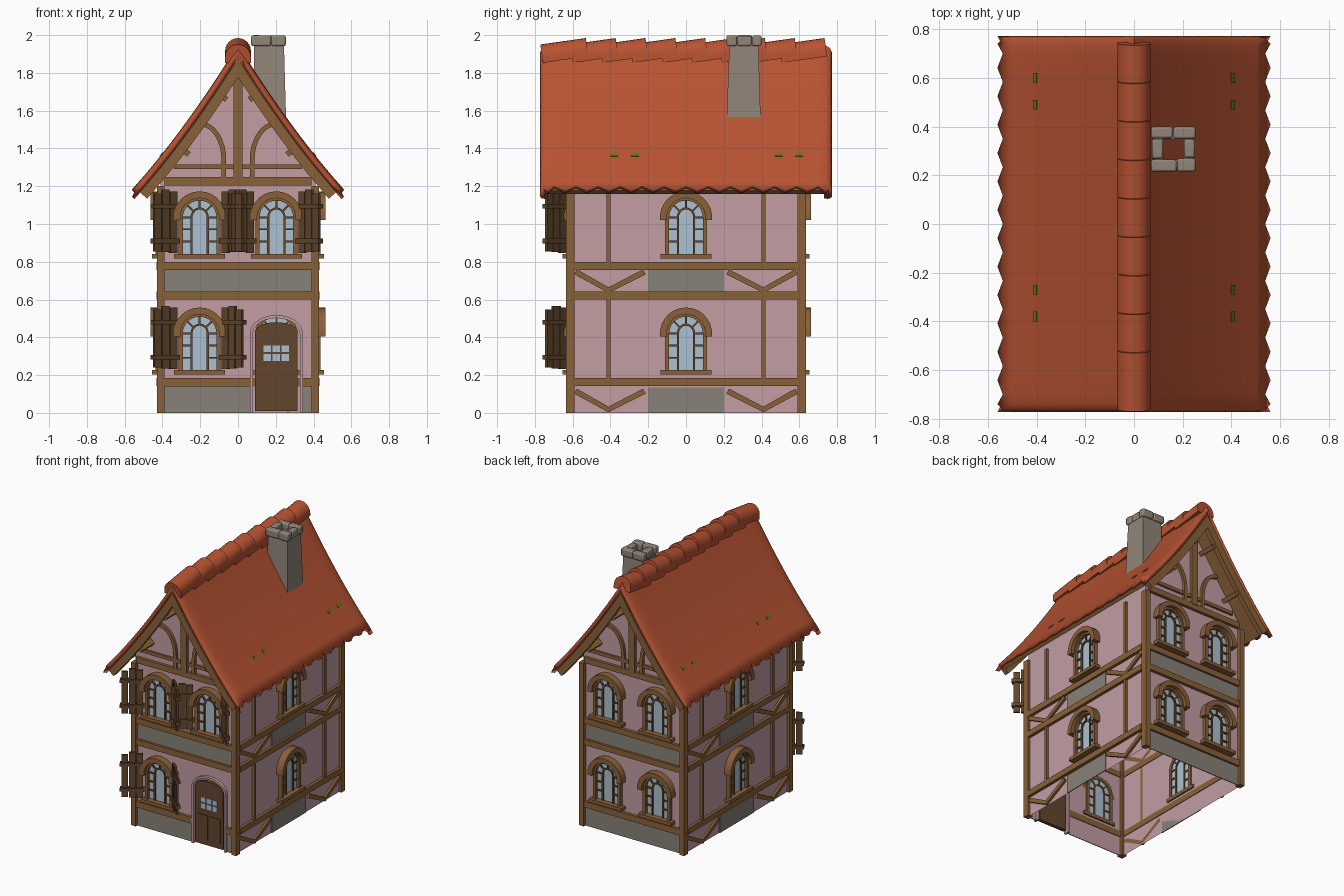
import bpy, bmesh, math, random
from math import sin, cos, pi
from mathutils import Matrix, Vector

random.seed(4)
cube = bpy.data.objects.get("Cube")
if cube:
    bpy.data.objects.remove(cube)


def material(name, *rgb):
    lin = [((c / 255 + 0.055) / 1.055) ** 2.4 for c in rgb] + [1]
    m = bpy.data.materials.new(name)
    m.use_nodes = True
    m.diffuse_color = lin
    node = m.node_tree.nodes["Principled BSDF"]
    node.inputs["Base Color"].default_value = lin
    node.inputs["Roughness"].default_value = 0.8
    return m


PLASTER = material("pink plaster", 194, 157, 164)
TIMBER = material("timber", 138, 97, 57)
DARK = material("dark timber", 98, 70, 44)
BAR = material("window bar brown", 104, 72, 42)
PANEL = material("grey panel", 136, 130, 119)
STONE = material("chimney stone", 145, 133, 121)
GLASS = material("pale glass", 172, 193, 208)
TILE = material("roof tile", 184, 83, 50)
MOSS = material("moss", 98, 118, 25)


def finish(name, bm, mat, M=Matrix(), recalc=True):
    if recalc:
        bmesh.ops.recalc_face_normals(bm, faces=bm.faces)
    me = bpy.data.meshes.new(name)
    bm.to_mesh(me)
    bm.free()
    me.materials.append(mat)
    me.shade_smooth()
    me.set_sharp_from_angle(angle=0.6)
    ob = bpy.data.objects.new(name, me)
    ob.matrix_world = M
    bpy.context.collection.objects.link(ob)
    return ob


def prism(name, polys, d0, d1, mat, M=Matrix()):
    """Extrude (u, z) outlines from depth d0 to d1, outward along local -y."""
    bm = bmesh.new()
    for pts in polys:
        a = [bm.verts.new((u, -d0, z)) for u, z in pts]
        b = [bm.verts.new((u, -d1, z)) for u, z in pts]
        bm.faces.new(a)
        bm.faces.new(b[::-1])
        for i in range(len(a)):
            bm.faces.new((a[i - 1], a[i], b[i], b[i - 1]))
    return finish(name, bm, mat, M)


def rect(u0, z0, u1, z1):
    return [(u0, z0), (u1, z0), (u1, z1), (u0, z1)]


def arc(u, z, rx, rz, n=14, a0=0, a1=pi):
    return [(u + rx * cos(a0 + (a1 - a0) * i / n), z + rz * sin(a0 + (a1 - a0) * i / n)) for i in range(n + 1)]


def arch(u, half, z0, zs, rise):
    return [(u + half, z0)] + arc(u, zs, half, rise) + [(u - half, z0)]


def strip(path, width):
    """Outline of a bar of the given width along a path."""
    p = [Vector(q) for q in path]
    left, right = [], []
    for i, q in enumerate(p):
        t = (p[min(i + 1, len(p) - 1)] - p[max(i - 1, 0)]).normalized()
        n = Vector((-t.y, t.x)) * width / 2
        left.append(tuple(q + n))
        right.append(tuple(q - n))
    return left + right[::-1]


# Wall frames: half width and matrix for each side
HX, HY = 0.41, 0.61
def wall(turn, dist):
    return Matrix.Rotation(turn, 4, "Z") @ Matrix.Translation((0, -dist, 0))
FRONT, BACK = wall(0, HY), wall(pi, HY)
RIGHT, LEFT = wall(pi / 2, HX), wall(-pi / 2, HX)

# Plaster walls, with an arched door opening in the front
gable = [(HX, 0), (HX, 1.25), (0.25, 1.47), (0, 1.83), (-0.25, 1.47), (-HX, 1.25), (-HX, 0)]
opening = arch(0.203, 0.132, 0, 0.42, 0.09)
bm = bmesh.new()
for pts, M in ((gable + opening[::-1], FRONT), (gable, BACK),
               (rect(-HY, 0, HY, 1.25), RIGHT), (rect(-HY, 0, HY, 1.25), LEFT)):
    f = bm.faces.new([bm.verts.new(M @ Vector((u, 0, z))) for u, z in pts])
    f.normal_update()
    if f.normal.dot(M.to_3x3() @ Vector((0, -1, 0))) < 0:
        f.normal_flip()
finish("plaster_walls", bm, PLASTER, recalc=False)

# Corner posts
for sx in (-1, 1):
    for sy in (-1, 1):
        x, y = sorted((sx * 0.39, sx * 0.43)), sorted((sy * 0.59, sy * 0.635))
        prism("corner_post", [rect(x[0], 0, x[1], 1.2)], -y[0], -y[1], TIMBER)


# Horizontal beams, grey panels and gable framing on the two ends
for M, spans in ((FRONT, [(-0.39, 0.068), (0.338, 0.39)]), (BACK, [(-0.39, 0.39)])):
    beams = [rect(-0.39, z, 0.39, z + 0.043) for z in (0.6, 0.757, 1.205)]
    beams += [rect(a, 0.14, b, 0.185) for a, b in spans]
    prism("end_beams", beams, -0.005, 0.022, TIMBER, M)
    prism("end_panels", [rect(a, 0, b, 0.14) for a, b in spans] + [rect(-0.39, 0.64, 0.39, 0.76)],
          0, 0.006, PANEL, M)
    prism("gable_rail", [rect(-0.34, 1.29, 0.34, 1.315)], 0, 0.015, TIMBER, M)
    prism("gable_post", [rect(-0.025, 1.24, 0.025, 1.84)], 0, 0.025, TIMBER, M)
    curves, ends = [], []
    for s in (-1, 1):
        curves.append(strip([(s * 0.075, 1.24)] + arc(s * 0.2, 1.34, -s * 0.125, 0.19, 8, 0, pi / 2), 0.025))
        for u, z in ((0.075, 1.67), (0.275, 1.38)):
            ends.append(strip([(s * (u - 0.015), z - 0.012), (s * (u + 0.02), z + 0.016)], 0.03))
    prism("gable_curved_braces", curves, 0, 0.02, TIMBER, M)
    prism("purlins", ends, 0, 0.14, TIMBER, M)

# Framing on the long sides
for M in (RIGHT, LEFT):
    prism("side_beams", [rect(-0.59, z, 0.59, z + 0.043) for z in (0.142, 0.6, 0.757)], -0.005, 0.022, TIMBER, M)
    studs = [rect(s * 0.41 - 0.011, a, s * 0.41 + 0.011, b)
             for s in (-1, 1) for a, b in ((0.18, 0.6), (0.8, 1.2))]
    prism("side_studs", studs, 0, 0.018, TIMBER, M)
    braces = [strip([(s * 0.585, z + 0.115), (s * 0.41, z + 0.018), (s * 0.22, z + 0.115)], 0.03)
              for s in (-1, 1) for z in (0, 0.632)]
    prism("side_braces", braces, 0, 0.016, TIMBER, M)
    prism("side_panels", [rect(-0.2, z, 0.2, z + 0.135) for z in (0, 0.63)], 0, 0.006, PANEL, M)


# Arched windows
def window(u, z, M):
    zc, r, q = z + 0.198, 0.1, 0.043
    prism("window_glass", [arch(u, r, z, zc, r)], -0.004, 0.004, GLASS, M)
    prism("window_frame", [strip(arch(u, r, z, zc, r), 0.022)], -0.012, 0.026, TIMBER, M)
    prism("window_hood", [strip(arc(u, zc, 0.12, 0.12, 14, -0.12, pi + 0.12), 0.036)], 0, 0.053, TIMBER, M)
    prism("window_sill", [rect(u - 0.135, z - 0.02, u + 0.135, z + 0.004)], -0.012, 0.045, TIMBER, M)
    bars = [strip(arch(u, q, z, zc, q * 1.1), 0.011)]
    for s in (-1, 1):
        bars += [strip([(u + s * q, z + h), (u + s * r, z + h)], 0.01) for h in (0.07, 0.135, 0.198)]
    for a in (pi / 4, pi / 2, pi * 3 / 4):
        bars.append(strip([(u + q * cos(a), zc + q * sin(a)), (u + r * cos(a), zc + r * sin(a))], 0.01))
    prism("window_bars", bars, -0.01, 0.014, BAR, M)


def shutter(u, z, s):
    M = FRONT @ Matrix.Translation((u, -0.03, z)) @ Matrix.Rotation(0.58 if s < 0 else -0.75, 4, "Z")
    planks = []
    for i, top in enumerate((0.325, 0.335, 0.315)):
        a, b = sorted((s * (0.05 * i + 0.002), s * (0.05 * i + 0.047)))
        planks.append(rect(a, 0.004 * i, b, top))
    prism("shutter_planks", planks, -0.008, 0.008, DARK, M)
    a, b = sorted((-s * 0.008, s * 0.158))
    prism("shutter_battens", [rect(a, h, b, h + 0.025) for h in (0.05, 0.235)], -0.017, 0.017, DARK, M)


for z in (0.222, 0.837):
    for M in (LEFT, RIGHT):
        window(0, z, M)
    for u in (-0.203, 0.203):
        window(u, z, BACK)
        if u < 0 or z > 0.5:
            window(u, z, FRONT)
            for s in (-1, 1):
                shutter(u + s * 0.12, z + 0.01, s)

# Door with panes and raised panels
prism("door_surround", [strip(opening, 0.016)], -0.02, 0.022, PLASTER, FRONT)
prism("door", [arch(0.203, 0.113, 0.01, 0.43, 0.05)], -0.012, 0.014, DARK, FRONT)
panes = [rect(0.136 + 0.047 * i, z, 0.176 + 0.047 * i, z + h)
         for i in range(3) for z, h in ((0.275, 0.038), (0.322, 0.035))]
prism("door_panes", panes, -0.015, 0.018, GLASS, FRONT)
prism("door_panels", [rect(u, 0.05, u + 0.08, 0.23) for u in (0.113, 0.213)], 0, 0.019, DARK, FRONT)


# Roof: gently flared section
EAVE = 0.55
def height(x):
    return 1.95 - 1.62 * abs(x) + 0.45 * x * x


def section(d):
    """Roof line from ridge to right eave, moved inward by d, mirrored to both sides."""
    half = []
    for i in range(1, 11):
        x = EAVE * i / 10
        n = Vector((-1.62 + 0.9 * x, -1)).normalized() * d
        half.append((max(x + n.x, 0.003), height(x) + n.y))
    apex = (0, 1.95 - d * 1.9)
    half = [p for p in half if p[1] < apex[1]]
    return [(-x, z) for x, z in half[::-1]] + [apex] + half


prism("roof_deck", [section(0.028) + section(0.055)[::-1]], -0.755, 0.755, TIMBER)
for y in (-0.765, 0.73):
    prism("barge_boards", [section(0.04) + section(0.092)[::-1]], y, y + 0.035, TIMBER)

# Tile covering: toothed eaves, ends rolled down
cols = [(-0.772, 0.04), (-0.762, 0.018), (-0.74, 0.005)]
cols += [(-0.7 + 1.4 * i / 24, 0) for i in range(25)] + [(-y, d) for y, d in cols[::-1]]
bm = bmesh.new()
grid = []
for j, (y, drop) in enumerate(cols):
    row = []
    for i in range(-12, 13):
        x = EAVE * i / 12
        tooth = 0.011 * (-1) ** j if abs(i) == 12 else 0
        x += math.copysign(tooth, i) * (1 if tooth > 0 else -1) if tooth else 0
        x = x if not tooth else math.copysign(EAVE + tooth, i)
        row.append(bm.verts.new((x, y, height(x) - drop)))
    grid.append(row)
for a, b in zip(grid, grid[1:]):
    for i in range(len(a) - 1):
        bm.faces.new((a[i], a[i + 1], b[i + 1], b[i]))
roof = finish("roof_tiles", bm, TILE, recalc=False)
mod = roof.modifiers.new("thickness", "SOLIDIFY")
mod.thickness, mod.offset = 0.03, -1

# Overlapping ridge tiles
profile = [(0.068, -0.03)] + arc(0, 0, 0.068, 0.068, 12) + [(-0.068, -0.03)]
for i in range(9):
    M = Matrix.Translation((0, 0.743 - 0.158 * i, 1.917)) @ Matrix.Rotation(0.14, 4, "X")
    prism("ridge_tile", [profile], 0, 0.243, TILE, M)

# Moss patches lying on the slopes
for s in (-1, 1):
    for y in (-0.38, -0.27, 0.49, 0.6):
        x = 0.405
        M = Matrix.Translation((s * x, y, height(x))) @ Matrix.Rotation(s * math.atan(1.25), 4, "Y")
        prism("moss", [rect(-0.012, -0.002, 0.012, 0.004)], -0.02, 0.02, MOSS, M)

# Hollow tapered chimney
bm = bmesh.new()
rings = []
for x0, x1, y0, y1, z in ((0.08, 0.256, 0.213, 0.397, 1.5), (0.085, 0.243, 0.23, 0.383, 1.96),
                          (0.12, 0.205, 0.265, 0.35, 1.96), (0.12, 0.205, 0.265, 0.35, 1.5)):
    rings.append([bm.verts.new((x, y, z)) for x, y in rect(x0, y0, x1, y1)])
for a, b in zip(rings, rings[1:]):
    for i in range(4):
        bm.faces.new((a[i - 1], a[i], b[i], b[i - 1]))
finish("chimney", bm, STONE)

# Rounded cap stones
for x0, x1, y0, y1 in ((0.07, 0.175, 0.215, 0.265), (0.177, 0.253, 0.215, 0.27), (0.07, 0.16, 0.352, 0.4),
                       (0.162, 0.253, 0.35, 0.4), (0.073, 0.12, 0.268, 0.35), (0.205, 0.25, 0.272, 0.348)):
    top = 2 - random.uniform(0, 0.01)
    ob = prism("cap_stone", [rect(x0, 1.942, x1, top)], -y0, -y1, STONE)
    bev = ob.modifiers.new("soft edges", "BEVEL")
    bev.width, bev.segments = 0.009, 2
